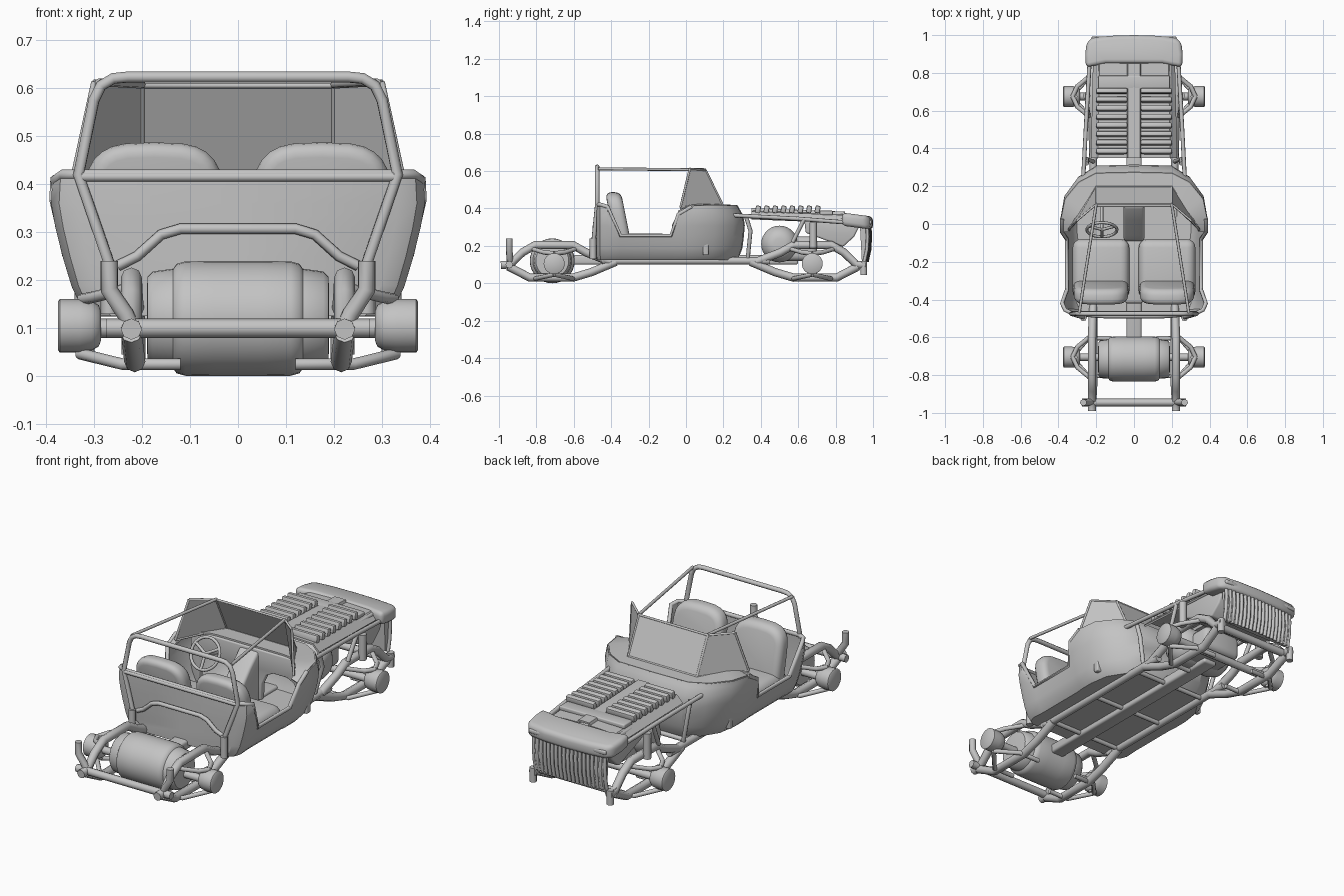
import bpy, bmesh, math
from mathutils import Vector, Matrix

if "Cube" in bpy.data.objects:
    bpy.data.objects.remove(bpy.data.objects["Cube"])

grey = bpy.data.materials.new("plain grey")
grey.use_nodes = True
grey.diffuse_color = (0.55, 0.55, 0.55, 1)
grey.node_tree.nodes["Principled BSDF"].inputs["Base Color"].default_value = (0.55, 0.55, 0.55, 1)


def finish(name, bm, angle=35, bevel=0, segs=3, solid=0):
    bmesh.ops.remove_doubles(bm, verts=bm.verts, dist=0.0005)
    bmesh.ops.recalc_face_normals(bm, faces=bm.faces)
    me = bpy.data.meshes.new(name)
    bm.to_mesh(me)
    bm.free()
    ob = bpy.data.objects.new(name, me)
    bpy.context.collection.objects.link(ob)
    me.materials.append(grey)
    bpy.ops.object.select_all(action="DESELECT")
    bpy.context.view_layer.objects.active = ob
    ob.select_set(True)
    if solid:
        m = ob.modifiers.new("thickness", "SOLIDIFY")
        m.thickness, m.offset = solid, 0
        bpy.ops.object.modifier_apply(modifier=m.name)
    if bevel:
        m = ob.modifiers.new("rounding", "BEVEL")
        m.width, m.segments = bevel, segs
        bpy.ops.object.modifier_apply(modifier=m.name)
    bpy.ops.object.shade_smooth_by_angle(angle=math.radians(angle))
    return ob


def flip(p):
    return (-p[0], *p[1:])


def tube(name, paths, r, mirror=False, closed=False):
    """Round tubes along point paths, with an optional mirrored copy."""
    cu = bpy.data.curves.new(name, "CURVE")
    cu.dimensions, cu.bevel_depth, cu.bevel_resolution, cu.use_fill_caps = "3D", r, 2, True
    for path in paths + ([[flip(p) for p in q] for q in paths] if mirror else []):
        sp = cu.splines.new("POLY")
        sp.points.add(len(path) - 1)
        for pt, co in zip(sp.points, path):
            pt.co = (*co, 1)
        sp.use_cyclic_u = closed
    tmp = bpy.data.objects.new(name, cu)
    bm = bmesh.new()
    me = bpy.data.meshes.new_from_object(tmp)
    bm.from_mesh(me)
    bpy.data.objects.remove(tmp)
    bpy.data.meshes.remove(me)
    return finish(name, bm, 50)


def box(name, lo, hi, bevel=0, mirror=False, segs=3, tilt=0):
    bm = bmesh.new()
    lo, hi = Vector(lo), Vector(hi)
    for s in ((1, -1) if mirror else (1,)):
        c = (lo + hi) / 2
        m = Matrix.Translation((c.x * s, c.y, c.z)) @ Matrix.Rotation(tilt, 4, "X") @ Matrix.Diagonal((*(hi - lo), 1))
        bmesh.ops.create_cube(bm, size=1, matrix=m)
    return finish(name, bm, 40, bevel, segs)


def lathe_x(name, profile, y, z, mirror=False, n=24):
    """Solid turned about an axis running along x; profile holds (x, radius)."""
    bm = bmesh.new()
    for s in ((1, -1) if mirror else (1,)):
        rings = [[bm.verts.new((s * x, y + r * math.cos(k * math.tau / n), z + r * math.sin(k * math.tau / n)))
                  for k in range(n)] for x, r in profile]
        for a, b in zip(rings, rings[1:]):
            for k in range(n):
                bm.faces.new((a[k], a[k - 1], b[k - 1], b[k]))
        bm.faces.new(rings[0])
        bm.faces.new(rings[-1])
    return finish(name, bm, 40)


def prism(name, outlines, put, lo, hi, bevel=0, segs=3):
    """Extrude flat outlines from lo to hi; put places an outline point at a depth."""
    bm = bmesh.new()
    for pts in outlines:
        a, b = [[bm.verts.new(put(p, h)) for p in pts] for h in (lo, hi)]
        bm.faces.new(a)
        bm.faces.new(b)
        for k in range(len(pts)):
            bm.faces.new((a[k - 1], a[k], b[k], b[k - 1]))
    return finish(name, bm, 40, bevel, segs)


def along_x(p, h):
    return (h, *p)


def along_y(p, h):
    return (p[0], h, p[1])


def sloping(p, h):
    return (*p, h - .13 * (p[1] - .85))


def leaning(p, h):
    return (p[0], h - .2 * (p[1] - .25), p[1])


def interp(table, z):
    for (z0, a), (z1, b) in zip(table, table[1:]):
        if z <= z1:
            return a + (b - a) * max(0, z - z0) / (z1 - z0)
    return table[-1][1]


# Body tub: belt outline raised through levels, with a door cut on each side
wide = [(.13, .80), (.15, .85), (.2, .91), (.27, .96), (.35, 1.01), (.42, 1)]
nose_fall = [(.13, .88), (.18, .95), (.3, 1), (.36, .97), (.42, .86)]
cols = [(0, -.472, .42), (.33, -.472, .42), (.365, -.455, .42), (.38, -.42, .41), (.375, -.35, .255),
        (.375, -.08, .255), (.38, -.04, .37), (.38, .03, .41), (.36, .15, .415), (.29, .25, .415), (.2, .305, .415), (0, .31, .415)]


def on_body(c, z):
    x, y, top = c
    z = min(z, top)
    fall = interp(nose_fall, z) if y > .1 else 1
    return (x * interp(wide, z), y * fall, z)


loop = cols + [flip(c) for c in cols[-2:0:-1]]
bm = bmesh.new()
rings = [[bm.verts.new(on_body(c, z)) for c in loop] for z in (.13, .15, .19, .25, .31, .36, .395, .42)]
for a, b in zip(rings, rings[1:]):
    for k in range(len(loop)):
        bm.faces.new((a[k - 1], a[k], b[k], b[k - 1]))
bm.faces.new(rings[0])
finish("body_tub", bm, 30, solid=.012)
rim = [on_body(c, 1) for c in cols]
tube("body_rim", [rim[:8]], .011, True)

# Cowl from the belt line back to the dashboard edge
inner = [(.34, -.04, .385), (.32, .02, .415), (.28, .07, .42), (.23, .095, .42), (.19, .1, .42), (0, .1, .42)]
bm = bmesh.new()
for s in (1, -1):
    for k in range(5):
        quad = (rim[6 + k], rim[7 + k], inner[k + 1], inner[k])
        bm.faces.new([bm.verts.new((p[0] * s, p[1], p[2])) for p in quad])
finish("cowl", bm, 30, solid=.008)

# Dashboard with an arched opening over each footwell, and sloping centre console
foot = [(.07, .15), (.075, .24), (.1, .29), (.14, .31), (.22, .31), (.26, .29), (.285, .24), (.29, .15)]
dash = [(.34, .415), (.34, .15)] + foot[::-1] + [flip(p) for p in foot] + [(-.34, .15), (-.34, .415)]
prism("dashboard", [dash], along_y, .09, .12, .006)
prism("console", [[(-.09, .14), (-.09, .22), (-.06, .25), (.02, .34), (.09, .405), (.12, .405), (.12, .14)]], along_x, -.055, .055, .015)
box("tunnel", (-.05, -.42, .13), (.05, -.05, .2), .015)

# Windscreen in three panes with its frame
base = [(.345, -.03, .405), (.2, .195, .42), (-.2, .195, .42), (-.345, -.03, .405)]
head = [(.3, .02, .612), (.2, .105, .605), (-.2, .105, .605), (-.3, .02, .612)]
bm = bmesh.new()
for k in range(3):
    bm.faces.new([bm.verts.new(p) for p in (base[k], base[k + 1], head[k + 1], head[k])])
finish("windscreen", bm, 10, solid=.006)
tube("windscreen_frame", [base, head] + [[b, h] for b, h in zip(base, head)], .006)

# Roll cage: rear hoop running down to the chassis, roof bars and cross bars
half = [(.22, -.42, .12), (.225, -.47, .13), (.268, -.49, .18), (.27, -.493, .24), (.332, -.475, .42),
        (.3, -.475, .575), (.285, -.475, .605), (.26, -.475, .62), (.23, -.475, .623)]
tube("rear_hoop", [half + [flip(p) for p in half[::-1]]], .012)
tube("hoop_cross_bar", [[(-.325, -.478, .415), (.325, -.478, .415)]], .01)
tube("roof_bar", [[(.29, -.47, .612), (.2, .105, .607)]], .008, True)
arch = [(.25, -.48, .23), (.21, -.485, .25), (.16, -.488, .295), (.12, -.488, .307)]
tube("rear_arch", [arch + [flip(p) for p in arch[::-1]]], .011)
tube("hoop_post", [[(.268, -.497, .13), (.268, -.497, .24)]], .018, True)

# Seats with arched, leaning backs
box("seat_cushion", (.025, -.4, .14), (.325, -.08, .265), .045, True, 4)
arc = [(.03, .2)] + [(.175 - .145 * math.copysign(abs(math.cos(a)) ** .6, math.cos(a)), .36 + .127 * math.sin(a) ** .7)
                     for a in [math.pi * k / 14 for k in range(15)]] + [(.32, .2)]
prism("seat_back", [arc, [flip(p) for p in arc]], leaning, -.385, -.3, .032, 4)

# Steering wheel
hub, tip = Vector((-.17, -.03, .38)), Matrix.Rotation(math.radians(62), 3, "X")
ring = [hub + tip @ Vector((.08 * math.cos(k * math.tau / 24), .08 * math.sin(k * math.tau / 24), 0)) for k in range(24)]
tube("steering_wheel", [ring], .008, closed=True)
tube("steering_spokes", [[hub, ring[k]] for k in (2, 10, 18)] + [[hub, (-.17, .12, .33)]], .008)

# Chassis rails, cross members and drive shaft
tube("chassis_rail", [[(.215, -.45, .12), (.215, .45, .12)]], .02, True)
tube("chassis_cross", [[(-.215, y, .118), (.215, y, .118)] for y in (-.38, -.05, .28)], .012)
box("drive_shaft", (-.04, -.64, .1), (.04, .6, .15), .012)

# Suspension subframes, one at each end
for end, s, c, wide_end in (("rear", -1, -.705, .275), ("front", 1, .675, .235)):
    q = lambda x, d, z: (x, c + s * d, z)
    upper = [q(.215, -.3, .115), q(.22, -.17, .165), q(.222, -.1, .205), q(.222, .1, .205), q(.222, .17, .165), q(.222, .235, .1), q(.222, .285, .098)]
    lower = [q(.215, -.33, .115), q(.215, -.2, .06), q(.215, -.1, .03), q(.215, .13, .03), q(.222, .245, .09)]
    tube(end + "_subframe", [upper, lower], .022, True)
    tube(end + "_end_bar", [[q(-wide_end, .24, .1), q(wide_end, .24, .1)]], .02)
    arms = [[q(.22, d, .185), q(.3, d * .45, .165), q(.325, 0, .16)] for d in (-.12, .12)]
    arms += [[q(.12, d, .025), q(.24, d, .025), q(.33, 0, .047)] for d in (-.1, .1)]
    tube(end + "_suspension_arm", arms, .012, True)
    tube(end + "_upright", [[q(.315, 0, .045), q(.315, 0, .165)]], .016, True)
    tube(end + "_axle", [[q(-.3, 0, .1), q(.3, 0, .1)]], .02)
    lathe_x(end + "_wheel_hub", [(.285, .03), (.29, .043), (.305, .052), (.33, .056), (.371, .056), (.375, .05)], c, .105, True)
tube("rear_post", [[(.222, -.94, .1), (.235, -.942, .13), (.268, -.945, .18), (.268, -.945, .24)]], .018, True)
tube("front_tower", [[(.25, .68, .19), (.25, .68, .325)]], .02, True)
tube("front_end_post", [[(.225, .95, .045), (.225, .95, .12)]], .018, True)

# Rear drum and front drum
drum = [(.19, .06), (.188, .088), (.178, .098), (.135, .104), (.128, .114), (.11, .119), (.05, .12)]
lathe_x("rear_drum", drum + [flip(p) for p in drum[::-1]], -.715, .12, n=32)
motor = [(.17, .03), (.165, .055), (.14, .085), (.1, .098)]
lathe_x("front_drum", motor + [flip(p) for p in motor[::-1]], .5, .21, n=32)
box("front_gearbox", (-.11, .5, .12), (.11, .7, .25), .03)

# Hood with two banks of louvres
hood = [(0, .398), (.03, .398), (.035, .385), (.19, .38), (.225, .345)]
bm = bmesh.new()
for s in (1, -1):
    for a, b in zip(hood, hood[1:]):
        bm.faces.new([bm.verts.new((s * x * k, y, z - d)) for (x, z), y, k, d in
                      ((a, .35, 1, 0), (b, .35, 1, 0), (b, .85, .95, .02), (a, .85, .95, .02))])
finish("hood", bm, 20, solid=.01)
for k in range(8):
    y = .385 + .0455 * k
    box("hood_louvre", (.035, y - .014, .375), (.2, y + .014, .415), .008, True, 2, -.2)
box("hood_front_panel", (-.19, .715, .365), (.19, .785, .388), .006)

# Hood side tubes and struts
tube("hood_rail", [[(.27, .22, .365), (.25, .6, .345), (.235, .86, .325)]], .011, True)
tube("hood_strut", [[(.25, .32, .36), (.25, .345, .28), (.215, .33, .13)], [(.25, .63, .34), (.24, .57, .22)]], .011, True)

# Nose shell with narrow lamps, radiator block and curved grille bars
edge = [(0, 1), (.13, .996), (.22, .985), (.25, .965), (.258, .9), (.255, .83), (.2, .84), (.15, .85)]
prism("nose_shell", [edge + [flip(p) for p in edge[:0:-1]]], sloping, .306, .376, .022)
box("head_lamp", (.13, .97, .315), (.225, .993, .338), .008, True)
prism("radiator_block", [[(.63, .36), (.64, .27), (.84, .195), (.9, .25), (.93, .31), (.86, .36)]], along_x, -.2, .2, .01)
prism("grille_backing", [[(.93, .31), (.94, .12), (.965, .12), (.978, .22), (.97, .31)]], along_x, -.2, .2)
bars = []
for k in range(19):
    x = -.207 + .023 * k
    back = .35 * x * x
    bars.append([(x, y - back, z) for y, z in ((.982, .32), (.986, .25), (.982, .18), (.968, .115))])
tube("grille_bars", bars, .009)
